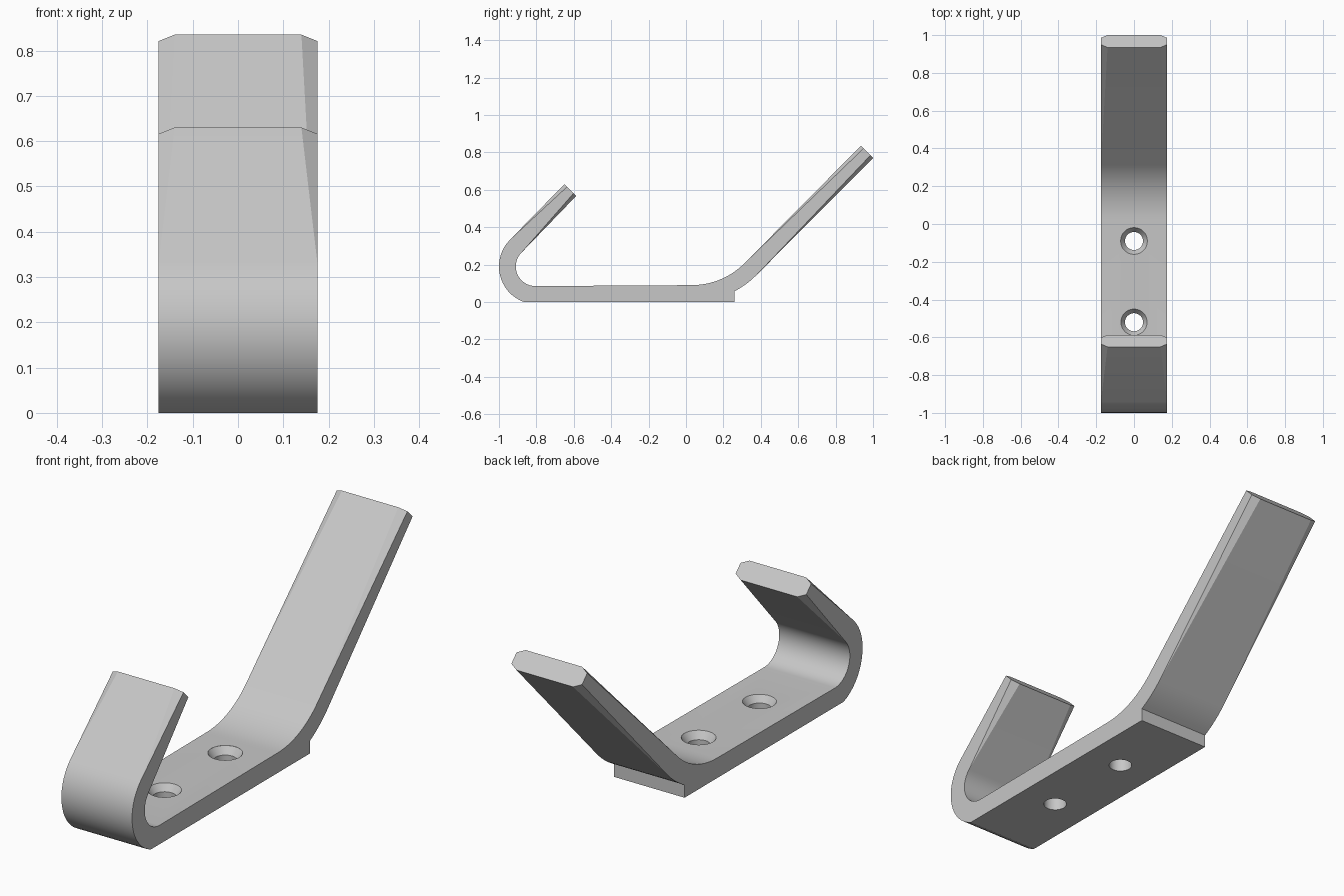
import bpy, bmesh
from math import sin, cos, radians, pi

if "Cube" in bpy.data.objects:
    bpy.data.objects.remove(bpy.data.objects["Cube"])

HALF = 0.175            # half width of the strip
CHAMFER = (0.035, 0.02) # tip chamfer: across the width, through the thickness

steel = bpy.data.materials.new("light_grey_metal")
steel.use_nodes = True
grey = (0.57, 0.57, 0.57, 1)
steel.diffuse_color = grey
steel.node_tree.nodes["Principled BSDF"].inputs["Base Color"].default_value = grey


def polar(cy, cz, r, deg):
    return (cy + r * cos(radians(deg)), cz + r * sin(radians(deg)))


def make_object(name, bm):
    bmesh.ops.remove_doubles(bm, verts=bm.verts, dist=0.0005)
    bmesh.ops.recalc_face_normals(bm, faces=bm.faces)
    mesh = bpy.data.meshes.new(name)
    bm.to_mesh(mesh)
    bm.free()
    mesh.materials.append(steel)
    obj = bpy.data.objects.new(name, mesh)
    bpy.context.collection.objects.link(obj)
    return obj


def bridge(bm, rings):
    for a, b in zip(rings, rings[1:]):
        n = len(a)
        for i in range(n):
            bm.faces.new((a[i], a[(i + 1) % n], b[(i + 1) % n], b[i]))
    bm.faces.new(rings[0])
    bm.faces.new(rings[-1])


# Stations along the strip: (inner point, outer point, chamfer amount), points as (y, z)
stations = [((-0.587, 0.567), (-0.65, 0.63), 1)]

# Small hook bend
N = 16
for i in range(N + 1):
    t = i / N
    stations.append((polar(-0.805, 0.19, 0.105, 135 + 135 * t),
                     polar(-0.798, 0.19, 0.202, 135 + 115 * t), 0))
stations[-1] = (stations[-1][0], (-0.867, 0), 0)

# Flat base, then the long bend with the step under it
STEP = 28
for i in range(9):
    a = -90 + STEP * i / 8
    outer = polar(0.03, 0.49, 0.49, a)
    stations.append((polar(0.03, 0.49, 0.4, a), (outer[0], 0), 0))
for i in range(7):
    a = -90 + STEP + (45 - STEP) * i / 6
    stations.append((polar(0.03, 0.49, 0.4, a), polar(0.03, 0.49, 0.49, a), 0))

# Long arm tip
stations.append(((0.935, 0.835), (1.0, 0.77), 1))


def cross_section(bm, inner, outer, amount):
    cx, ct = CHAMFER[0] * amount, CHAMFER[1] * amount
    dy, dz = outer[0] - inner[0], outer[1] - inner[1]
    f = ct / (dy * dy + dz * dz) ** 0.5
    right = [(HALF - cx, 0), (HALF, f), (HALF, 1 - f), (HALF - cx, 1)]
    loop = right + [(-x, k) for x, k in reversed(right)]
    return [bm.verts.new((x, inner[0] + dy * k, inner[1] + dz * k)) for x, k in loop]


bm = bmesh.new()
bridge(bm, [cross_section(bm, *s) for s in stations])
hook = make_object("double_hook", bm)

# Countersunk screw holes
bm = bmesh.new()
for y in (-0.09, -0.52):
    rings = []
    for r, z in ((0.048, -0.05), (0.048, 0.057), (0.071, 0.089), (0.071, 0.15)):
        rings.append([bm.verts.new((r * cos(2 * pi * i / 32), y + r * sin(2 * pi * i / 32), z))
                      for i in range(32)])
    bridge(bm, rings)
cutter = make_object("screw_hole_cutter", bm)
cutter.hide_render = True

cut = hook.modifiers.new("screw_holes", 'BOOLEAN')
cut.operation = 'DIFFERENCE'
cut.solver = 'EXACT'
cut.object = cutter

bpy.ops.object.select_all(action='DESELECT')
hook.select_set(True)
bpy.context.view_layer.objects.active = hook
bpy.ops.object.modifier_apply(modifier=cut.name)
bpy.data.objects.remove(cutter)
bpy.ops.object.shade_smooth_by_angle(angle=radians(16))
